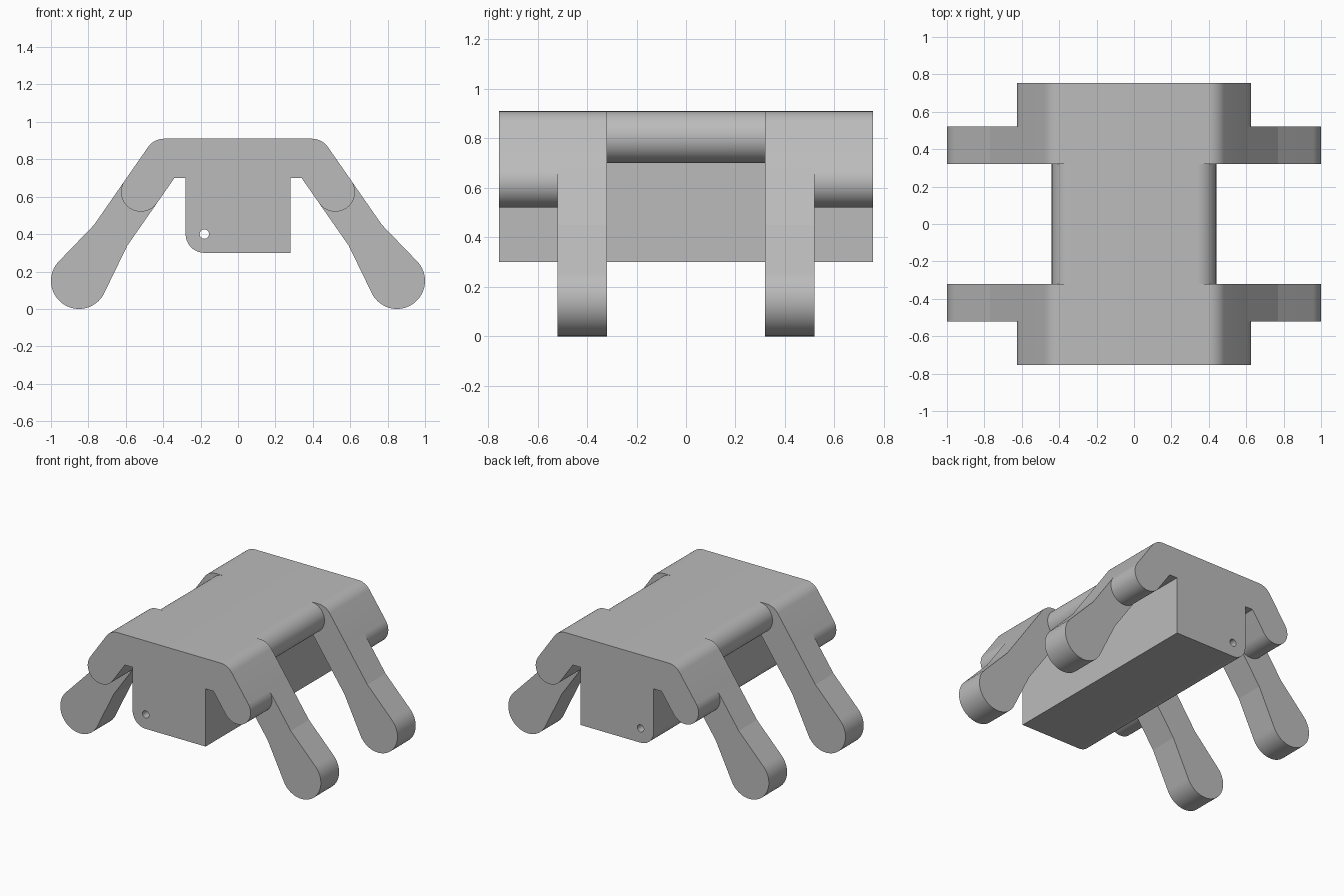
import bpy
import bmesh
from math import cos, sin, radians, atan2, degrees

cube = bpy.data.objects.get("Cube")
if cube:
    bpy.data.objects.remove(cube, do_unlink=True)

grey = bpy.data.materials.new("plain grey")
grey.use_nodes = True
grey.diffuse_color = (0.5, 0.5, 0.5, 1)
grey.node_tree.nodes["Principled BSDF"].inputs["Base Color"].default_value = (0.5, 0.5, 0.5, 1)


def arc(centre, r, start, end, n=32):
    """Points along an arc in the x-z plane, angles in degrees."""
    step = (end - start) / n
    return [(centre[0] + r * cos(radians(start + i * step)),
             centre[1] + r * sin(radians(start + i * step))) for i in range(n + 1)]


def prism(name, loops, y0, y1, side=1):
    """Extrude closed x-z outlines (the later ones are holes) from y0 to y1."""
    curve = bpy.data.curves.new(name, 'CURVE')
    curve.dimensions = '2D'
    curve.fill_mode = 'BOTH'
    curve.extrude = abs(y1 - y0) / 2
    for loop in loops:
        spline = curve.splines.new('POLY')
        spline.points.add(len(loop) - 1)
        for point, (x, z) in zip(spline.points, loop):
            point.co = (side * x, z, 0, 1)
        spline.use_cyclic_u = True
    obj = bpy.data.objects.new(name, curve)
    bpy.context.collection.objects.link(obj)
    obj.rotation_euler.x = radians(90)
    obj.location.y = (y0 + y1) / 2
    bpy.ops.object.select_all(action='DESELECT')
    obj.select_set(True)
    bpy.context.view_layer.objects.active = obj
    bpy.ops.object.convert(target='MESH')
    obj = bpy.context.view_layer.objects.active
    bm = bmesh.new()
    bm.from_mesh(obj.data)
    bmesh.ops.remove_doubles(bm, verts=bm.verts, dist=0.0005)
    bmesh.ops.recalc_face_normals(bm, faces=bm.faces)
    bm.to_mesh(obj.data)
    bm.free()
    obj.data.materials.clear()
    obj.data.materials.append(grey)
    bpy.ops.object.shade_smooth_by_angle(angle=radians(7))
    return obj


R = 0.105                    # half thickness of the deck and arms
bar_end = (0.335, 0.805)     # centre of the rounded deck edge
joint = (0.395, 0.805)       # centre of the shoulder bend
tip = (0.52, 0.625)          # centre of the rounded arm end
normal = 90 + degrees(atan2(tip[1] - joint[1], tip[0] - joint[0]))
LENGTH, INNER, OUTER = 0.755, 0.32, 0.52

# Deck with rounded long edges and the hanging block, pierced by a small hole
pivot = (-0.18, 0.40)
core = (arc(bar_end, R, 90, -90)
        + [(0.28, 0.70), (0.28, 0.30)]
        + arc(pivot, 0.10, -90, -180, 16)
        + [(-0.28, 0.70)]
        + arc((-bar_end[0], bar_end[1]), R, 270, 90))
prism("body", [core, arc(pivot, 0.025, 0, 345, 23)], -LENGTH, LENGTH)

# Short arm, fitted round the deck edge
shoulder = (arc(joint, R, 90, normal, 10)
            + arc(tip, R, normal, normal - 180)
            + [(0.34, 0.70)]
            + arc(bar_end, R, -90, 90))

# Leg, fitted round the arm end and widening to a round foot
leg = (arc(tip, R, normal - 180, normal)
       + [(0.769, 0.45)]
       + arc((0.85, 0.15), 0.15, 45, -156, 36)
       + [(0.592, 0.338)])

for side, side_name in ((1, "left"), (-1, "right")):
    for end, end_name in ((-1, "front"), (1, "back")):
        label = f"{end_name}_{side_name}"
        prism(label + "_shoulder", [shoulder], end * INNER, end * LENGTH, side)
        prism(label + "_leg", [leg], end * INNER, end * OUTER, side)
